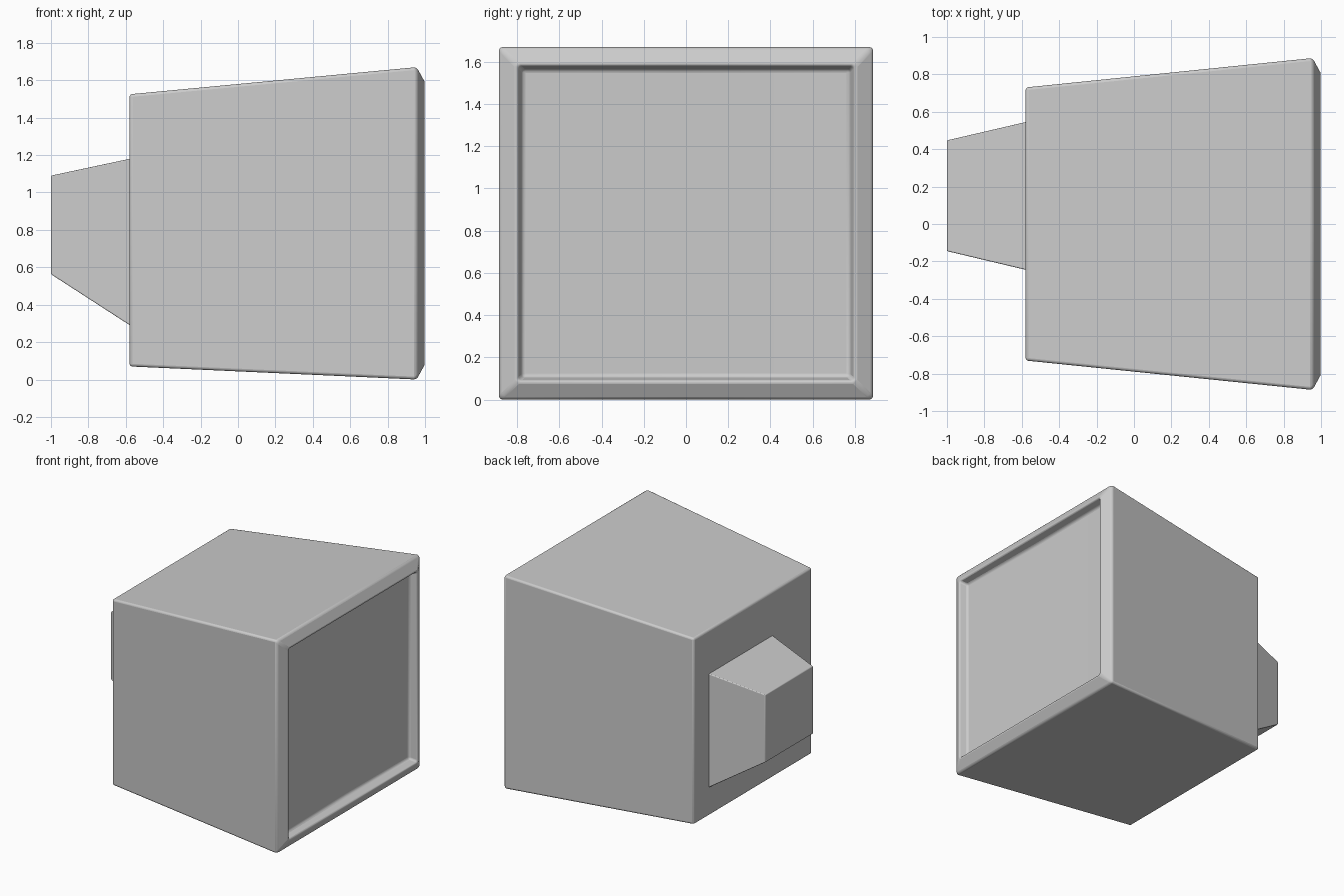
import bpy, bmesh

if "Cube" in bpy.data.objects:
    bpy.data.objects.remove(bpy.data.objects["Cube"])


def loft(name, sections, bevel, mid_columns=False):
    """Skin rectangular rings (x, y0, y1, z0, z1, mid_x_offset) along x and cap both ends."""
    bm = bmesh.new()
    rings = []
    for x, y0, y1, z0, z1, dx in sections:
        ym = (y0 + y1) / 2
        pts = [(x, y0, z0), (x, y1, z0), (x, y1, z1), (x, y0, z1)]
        if mid_columns:
            pts = pts[:1] + [(x + dx, ym, z0)] + pts[1:3] + [(x + dx, ym, z1)] + pts[3:]
        rings.append([bm.verts.new(p) for p in pts])
    n = len(rings[0])
    for a, b in zip(rings, rings[1:]):
        for i in range(n):
            j = (i + 1) % n
            bm.faces.new((a[i], a[j], b[j], b[i]))
    bm.faces.new(rings[0])
    last = rings[-1]
    if mid_columns:
        bm.faces.new((last[0], last[1], last[4], last[5]))
        bm.faces.new((last[1], last[2], last[3], last[4]))
    else:
        bm.faces.new(last)
    bmesh.ops.recalc_face_normals(bm, faces=bm.faces)
    mesh = bpy.data.meshes.new(name)
    bm.to_mesh(mesh)
    bm.free()
    ob = bpy.data.objects.new(name, mesh)
    bpy.context.collection.objects.link(ob)
    mod = ob.modifiers.new("soft_edges", 'BEVEL')
    mod.width = bevel
    mod.segments = 3
    mod.limit_method = 'ANGLE'
    mod.angle_limit = 0.35
    bpy.context.view_layer.objects.active = ob
    ob.select_set(True)
    bpy.ops.object.shade_smooth_by_angle(angle=0.6)
    ob.select_set(False)
    return ob


# Flared housing with chamfered bezel and a recessed, slightly dished screen
loft("housing", [
    (-0.58, -0.73, 0.73, 0.07, 1.525, 0),
    (0.955, -0.887, 0.887, 0.0, 1.67, 0),
    (1.003, -0.798, 0.798, 0.088, 1.583, 0),
    (0.935, -0.775, 0.775, 0.108, 1.562, -0.008),
], 0.015, True)

# Off-centre tapered block on the back
loft("rear_block", [
    (-1.0, -0.145, 0.447, 0.563, 1.09, 0),
    (-0.57, -0.247, 0.547, 0.285, 1.182, 0),
], 0.006)
